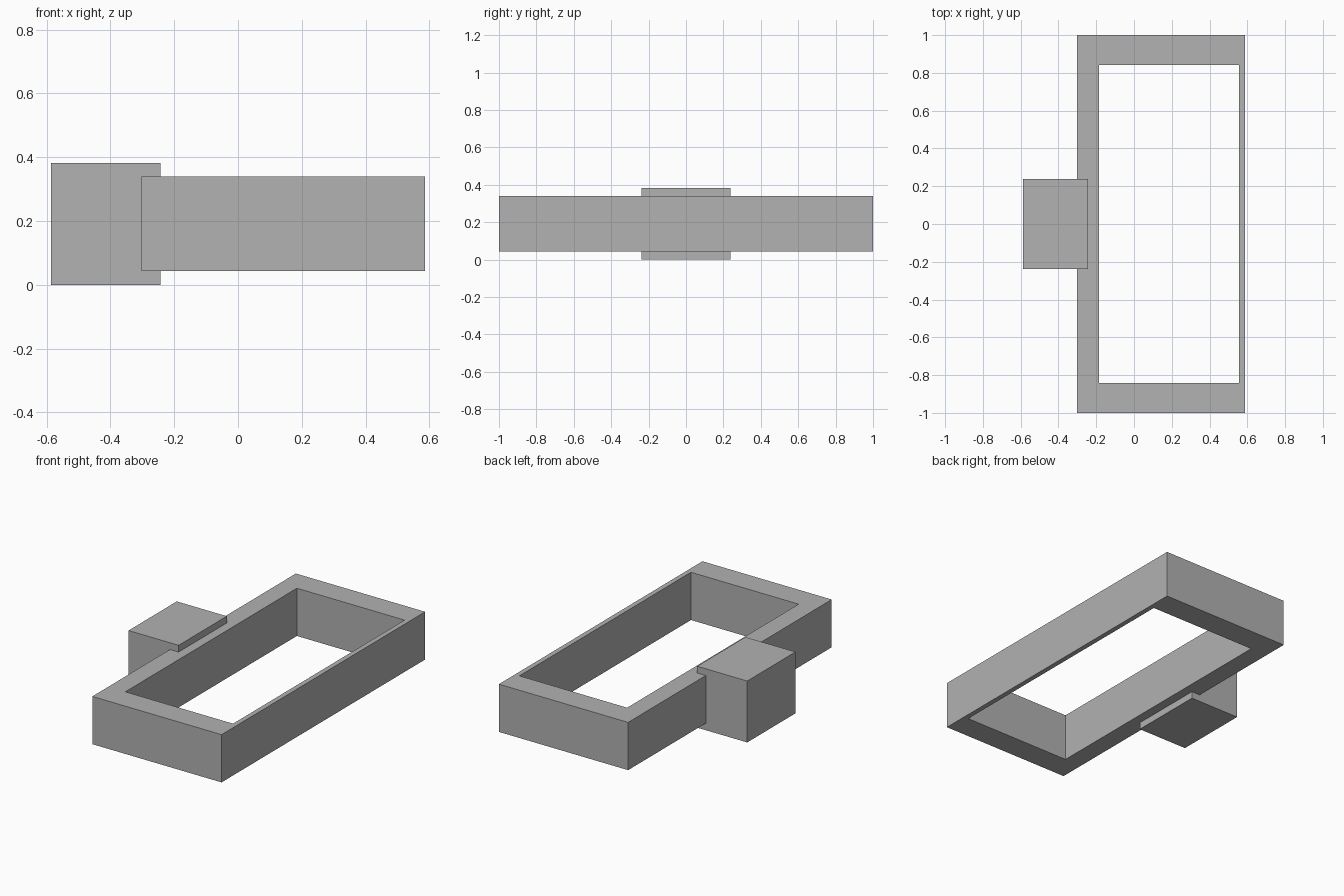
import bpy
import bmesh

if "Cube" in bpy.data.objects:
    bpy.data.objects.remove(bpy.data.objects["Cube"], do_unlink=True)

GREY = (0.445, 0.445, 0.445, 1.0)
grey = bpy.data.materials.new("plain_grey")
grey.use_nodes = True
grey.diffuse_color = GREY
grey.node_tree.nodes["Principled BSDF"].inputs["Base Color"].default_value = GREY


def add_part(name, bm):
    bmesh.ops.recalc_face_normals(bm, faces=bm.faces)
    mesh = bpy.data.meshes.new(name)
    bm.to_mesh(mesh)
    bm.free()
    mesh.materials.append(grey)
    obj = bpy.data.objects.new(name, mesh)
    bpy.context.collection.objects.link(obj)


def ring(bm, x0, x1, half_y, z):
    corners = ((x0, -half_y), (x1, -half_y), (x1, half_y), (x0, half_y))
    return [bm.verts.new((x, y, z)) for x, y in corners]


def bridge(bm, a, b):
    for i in range(4):
        j = (i + 1) % 4
        bm.faces.new((a[i], a[j], b[j], b[i]))


# Open rectangular frame with one thin long wall
bm = bmesh.new()
outer, inner = (-0.302, 0.587, 1.0), (-0.185, 0.556, 0.843)
low, high = 0.043, 0.34
rings = [ring(bm, *outer, low), ring(bm, *outer, high),
         ring(bm, *inner, high), ring(bm, *inner, low)]
for i in range(4):
    bridge(bm, rings[i], rings[(i + 1) % 4])
add_part("rectangular_frame", bm)

# Block set into the middle of the thick long wall
bm = bmesh.new()
bottom = ring(bm, -0.587, -0.243, 0.237, 0.0)
top = ring(bm, -0.587, -0.243, 0.237, 0.382)
bridge(bm, bottom, top)
bm.faces.new(bottom)
bm.faces.new(top)
add_part("side_block", bm)
